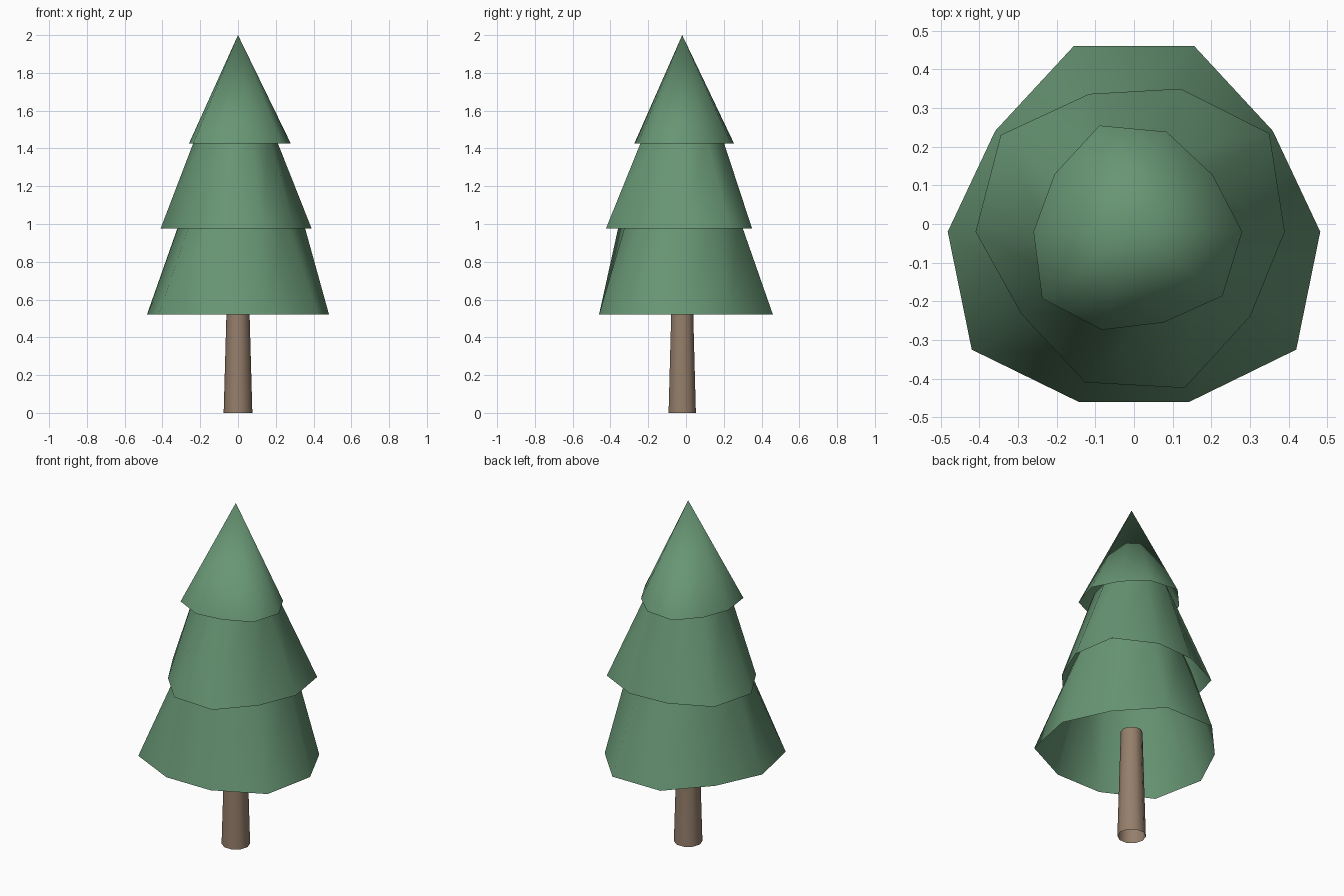
import bpy
import bmesh
from math import cos, sin, tau

cube = bpy.data.objects.get("Cube")
if cube:
    bpy.data.objects.remove(cube, do_unlink=True)

SIDES = 10
CENTRE_Y = -0.02


def make_material(name, colour):
    material = bpy.data.materials.new(name)
    material.use_nodes = True
    material.diffuse_color = colour
    material.node_tree.nodes["Principled BSDF"].inputs["Base Color"].default_value = colour
    return material


def add_ring(bm, radii, height):
    """Place one vertex per side, each at its own distance from the axis."""
    ring = []
    for i, radius in enumerate(radii):
        angle = tau * i / len(radii)
        ring.append(bm.verts.new((radius * cos(angle),
                                  CENTRE_Y + radius * sin(angle), height)))
    return ring


def build_tier(name, material, bottom, low_radii, top, high_radii=None):
    """Open smooth skirt; without upper radii it closes to a point."""
    bm = bmesh.new()
    lower = add_ring(bm, low_radii, bottom)
    if high_radii:
        upper = add_ring(bm, high_radii, top)
    else:
        tip = bm.verts.new((0, CENTRE_Y, top))
    for i in range(len(lower)):
        j = (i + 1) % len(lower)
        if high_radii:
            bm.faces.new((lower[i], lower[j], upper[j], upper[i]))
        else:
            bm.faces.new((lower[i], lower[j], tip))
    for face in bm.faces:
        face.smooth = True
    mesh = bpy.data.meshes.new(name)
    bm.to_mesh(mesh)
    bm.free()
    mesh.materials.append(material)
    tier = bpy.data.objects.new(name, mesh)
    bpy.context.collection.objects.link(tier)
    return tier


needle_green = make_material("needle_green", (0.138, 0.305, 0.175, 1))
bark_brown = make_material("bark_brown", (0.30, 0.21, 0.146, 1))

# Tapered trunk reaching up inside the lowest skirt
build_tier("trunk", bark_brown, 0, [0.076] * SIDES, 0.64, [0.058] * SIDES)

# Three overlapping irregular skirts of foliage
build_tier("lower_foliage", needle_green,
           0.52, [.482, .444, .505, .505, .444, .482, .519, .463, .463, .519],
           1.05, [.335, .31, .31, .31, .31, .295, .295, .34, .3, .31])
build_tier("middle_foliage", needle_green,
           0.975, [.39, .433, .389, .375, .426, .41, .361, .41, .425, .372],
           1.48, [.19, .21, .215, .215, .215, .217, .215, .21, .21, .2])
build_tier("top_foliage", needle_green,
           1.425, [.28, .251, .272, .289, .254, .26, .294, .267, .247, .283],
           2)
